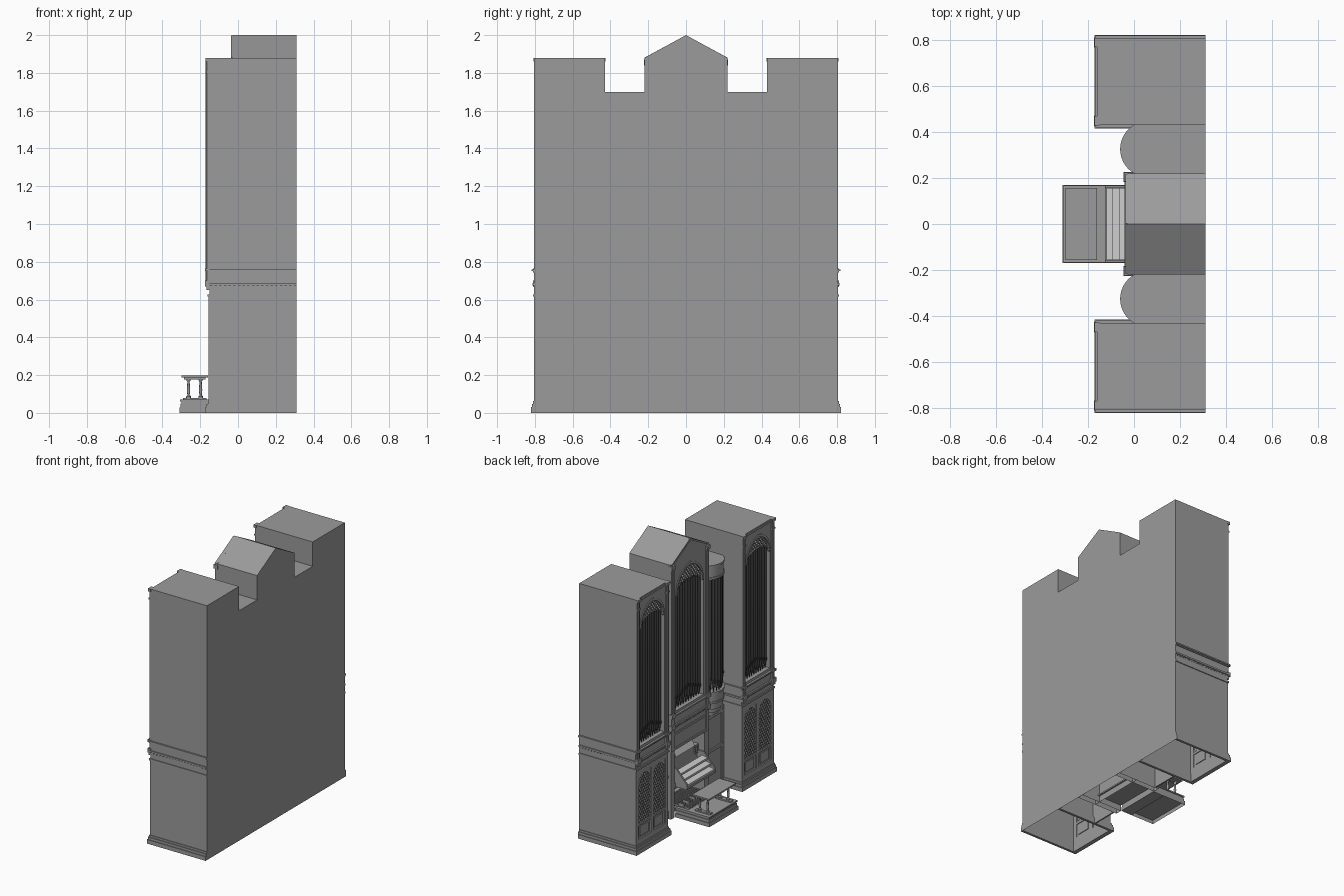
import bpy, bmesh, math
from mathutils import Vector

if "Cube" in bpy.data.objects:
    bpy.data.objects.remove(bpy.data.objects["Cube"])

# ---------- materials and helpers ----------
def mat(name, v):
    m = bpy.data.materials.new(name)
    m.diffuse_color = (v, v, v, 1)
    m.use_nodes = True
    m.node_tree.nodes["Principled BSDF"].inputs["Base Color"].default_value = m.diffuse_color
    return m
CASE, METAL, IVORY = mat("case_grey", .33), mat("pipe_dark", .06), mat("key_ivory", .85)

def obj(name, bm, m=CASE, smooth=False):
    bmesh.ops.recalc_face_normals(bm, faces=bm.faces)
    me = bpy.data.meshes.new(name)
    bm.to_mesh(me); bm.free()
    me.materials.append(m)
    o = bpy.data.objects.new(name, me)
    bpy.context.collection.objects.link(o)
    if smooth:
        bpy.ops.object.select_all(action='DESELECT')
        o.select_set(True)
        bpy.context.view_layer.objects.active = o
        bpy.ops.object.shade_smooth_by_angle(angle=math.radians(40))
    return o

def prism(bm, pts, axis, a, b, open_bottom=False):
    """Extrude a 2D outline along x (pts=yz), y (pts=xz) or z (pts=xy)."""
    put = {'x': lambda p, t: (t, p[0], p[1]), 'y': lambda p, t: (p[0], t, p[1]),
           'z': lambda p, t: (p[0], p[1], t)}[axis]
    lo = [bm.verts.new(put(p, a)) for p in pts]
    hi = [bm.verts.new(put(p, b)) for p in pts]
    fs = [bm.faces.new(lo[::-1]), bm.faces.new(hi)]
    n = len(pts)
    fs += [bm.faces.new((lo[i], lo[(i+1) % n], hi[(i+1) % n], hi[i])) for i in range(n)]
    if open_bottom:
        for f in fs:
            if all(v.co.z < 1e-5 for v in f.verts):
                bm.faces.remove(f)
                break

def box(bm, x0, x1, y0, y1, z0, z1, ob=False):
    y0, y1 = sorted((y0, y1))
    prism(bm, [(x0, y0), (x1, y0), (x1, y1), (x0, y1)], 'z', z0, z1, ob)

def lathe(bm, x, y, prof, n=12):
    rings = [[bm.verts.new((x + r*math.cos(2*math.pi*i/n), y + r*math.sin(2*math.pi*i/n), z))
              for i in range(n)] for r, z in prof]
    for a, b in zip(rings, rings[1:]):
        for i in range(n):
            bm.faces.new((a[i], a[(i+1) % n], b[(i+1) % n], b[i]))
    bm.faces.new(rings[0][::-1]); bm.faces.new(rings[-1])

def bar(bm, x0, x1, p, q, w):
    p, q = Vector(p), Vector(q)
    if (q - p).length < w: return
    d = (q - p).normalized() * w / 2
    s = Vector((-d.y, d.x))
    prism(bm, [p - s, q - s, q + s, p + s], 'x', x0, x1)

def rise(y, w):                      # pointed arch height at offset y
    R = 1.2 * w
    return math.sqrt(max(0, R*R - (abs(y) + R - w)**2))

def arch_pts(yc, w, spring, n=20):
    return [(yc - w + 2*w*i/n, spring + rise(-w + 2*w*i/n, w)) for i in range(n + 1)]

def lattice(bm, x0, x1, yc, w, z0, z1, inside, step, t, slope=1.2):
    for s in (1, -1):
        c = z0 - 2*w*slope
        while c < z1 + 2*w*slope:
            run = [(yc + y, c + s*slope*y) for y in [w*(k/40 - 1) for k in range(81)]
                   if inside(y, c + s*slope*y)]
            if len(run) > 2: bar(bm, x0, x1, run[0], run[-1], t)
            c += step

def pipe(bm, x, y, z0, foot, z1, r):
    lathe(bm, x, y, [(r*.25, z0), (r*.95, z0 + foot), (r, z0 + foot + .004), (r, z1)])
    box(bm, x - r*1.15, x, y - r*.55, y + r*.55, z0 + foot, z0 + foot + .02)   # mouth

def band(bm, s, d, z0, z1):          # moulding wrapped round a tower
    a, b = .43, .805
    o = [(.31, a - d), (-.155 - d, a - d), (-.155 - d, b + d), (.31, b + d),
         (.31, b - .002), (-.14, b - .002), (-.14, a + .002), (.31, a + .002)]
    prism(bm, [(x, s*y) for x, y in o], 'z', z0, z1)

# ---------- side towers, mirrored ----------
for s, side in ((1, "left"), (-1, "right")):
    yc, W = s*.6175, .1875
    bm = bmesh.new()
    prism(bm, [(.31, 0), (.31, 1.88), (-.1, 1.88), (-.1, .76), (-.145, .76), (-.145, 0)],
          'y', yc - W, yc + W, True)
    obj(side + "_tower_case", bm)

    bm = bmesh.new()
    for z0, z1, d in ((0, .03, .016), (.03, .048, .011), (.048, .062, .005), (.615, .628, .006),
                      (.675, .688, .008), (.742, .75, .006), (.75, .76, .012)):
        band(bm, s, d, z0, z1)
    for i in range(16):              # dentils on front and outer side
        y = yc - .17 + .34*i/15
        box(bm, -.16, -.15, y - .006, y + .006, .664, .675)
    for i in range(18):
        x = -.13 + .42*i/17
        box(bm, x - .006, x + .006, s*.8, s*.808, .666, .675)
    obj(side + "_tower_mouldings", bm)

    bm = bmesh.new()                 # frieze, jambs, arch and pilasters
    box(bm, -.152, -.1, yc - W, yc + W, .61, .78)
    for e in (-1, 1):
        box(bm, -.155, -.1, yc + e*W, yc + e*.145, .76, 1.88)
        ye = yc + e*.17
        box(bm, -.163, -.15, ye - .016, ye + .016, .69, 1.88)
        for z0, z1, d in ((.65, .67, 0), (.67, .70, .006), (.75, .765, .006),
                          (1.80, 1.81, .001), (1.86, 1.88, .004)):
            box(bm, -.168 - d, -.15, ye - .0165 - d, ye + .0165 + d, z0, z1)
        lathe(bm, -.162, ye, [(.009, .7), (.009, 1.86)], 10)
    prism(bm, arch_pts(yc, .145, 1.65) + [(yc + .145, 1.88), (yc - .145, 1.88)], 'x', -.155, -.1)
    prism(bm, arch_pts(yc, .145, 1.65) + arch_pts(yc, .13, 1.65)[::-1], 'x', -.161, -.14)
    box(bm, -.161, -.15, yc - .16, yc + .16, 1.86, 1.875)
    obj(side + "_tower_frame", bm)

    bm = bmesh.new()
    lattice(bm, -.148, -.138, yc, .14, 1.6, 1.82,
            lambda y, z: 1.645 + .45*rise(y, .14) < z < 1.65 + rise(y, .14), .034, .006)
    prism(bm, [(y, 1.645 + .45*(z - 1.645)) for y, z in arch_pts(yc, .143, 1.645)] +
          [(y, 1.637 + .45*(z - 1.645)) for y, z in arch_pts(yc, .143, 1.645)][::-1], 'x', -.15, -.136)
    obj(side + "_tower_tracery", bm)

    bm = bmesh.new()
    for i in range(11):
        y = -.13 + .026*i
        pipe(bm, -.122, yc + y, .78, .06 + .05*(1 - abs(y)/.13), 1.64 + .4*rise(y, .145), .012)
    obj(side + "_tower_pipes", bm, METAL, True)

    bm = bmesh.new()                 # lower panelled doors
    for y in (-.172, 0, .172):
        box(bm, -.155, -.14, yc + y - .0155, yc + y + .0155, .06, .615)
    for z0, z1 in ((.06, .10), (.58, .615), (.2, .215)):
        box(bm, -.155, -.14, yc - W, yc + W, z0, z1)
    for y in (-.086, .086):
        p = yc + y
        prism(bm, arch_pts(p, .07, .49, 12) + [(p + .07, .58), (p - .07, .58)], 'x', -.153, -.14)
        lattice(bm, -.152, -.143, p, .07, .215, .58,
                lambda u, z: .21 < z < .49 + rise(u, .07), .04, .007, 1.4)
        box(bm, -.151, -.14, p - .05, p + .05, .115, .185)
    obj(side + "_tower_panels", bm)

    # ---------- rounded bay between tower and centre ----------
    bm = bmesh.new()
    box(bm, 0, .31, s*.215, s*.432, 0, 1.70, True)
    obj(side + "_bay_case", bm)
    by, cx, A = s*.325, .062, math.radians(60)
    def arc(r):
        return [(cx - r*math.cos(A*(i/12 - 1)), by + r*math.sin(A*(i/12 - 1))) for i in range(25)]
    bm = bmesh.new()
    for r, z0, z1 in ((.122, 1.685, 1.70), (.117, 1.61, 1.685), (.122, 1.595, 1.61), (.122, .745, .76),
                      (.116, .69, .745), (.121, .675, .69), (.112, .63, .675), (.1, .60, .63), (.085, .575, .6)):
        prism(bm, arc(r), 'z', z0, z1)
    obj(side + "_bay_cornices", bm, smooth=True)
    bm = bmesh.new()
    for i in range(9):
        t = math.radians(-54 + 13.5*i)
        pipe(bm, cx - .104*math.cos(t), by + .104*math.sin(t), .76, .05 + .05*abs(i - 4)/4, 1.6, .011)
    obj(side + "_bay_pipes", bm, METAL, True)
    bm = bmesh.new()                 # recessed panel below the bay
    for y in (-.095, .095):
        box(bm, -.008, 0, by + y - .012, by + y + .012, .06, .6)
    for z0, z1 in ((0, .06), (.3, .32), (.55, .575)):
        box(bm, -.01, 0, by - .105, by + .105, z0, z1)
    obj(side + "_bay_panel", bm)

# ---------- central bay ----------
bm = bmesh.new()
prism(bm, [(-.22, .5), (.22, .5), (.22, 1.88), (0, 2.0), (-.22, 1.88)], 'x', .02, .31)
obj("centre_case", bm)
bm = bmesh.new()
box(bm, -.028, .03, -.22, .22, .5, .78)
for e in (-1, 1):
    box(bm, -.028, .03, e*.22, e*.165, .78, 1.88)
    box(bm, -.036, -.02, e*.22, e*.187, .5, 1.87)
    lathe(bm, -.037, e*.203, [(.009, .78), (.009, 1.85)], 10)
    for z0, z1, d in ((.66, .69, .005), (.745, .775, .006), (1.84, 1.87, .003)):
        box(bm, -.04 - d, -.01, e*.204 - .016 - d, e*.204 + .016 + d, z0, z1)
    bar(bm, -.036, -.01, (e*.214, 1.877), (0, 1.993), .012)
    bar(bm, -.032, -.01, (e*.2, 1.862), (0, 1.972), .008)
for z0, z1, x in ((.5, .515, -.036), (.61, .625, -.034), (.675, .688, -.038), (.75, .762, -.042)):
    box(bm, x, 0, -.2, .2, z0, z1)
for i in range(18):
    y = -.18 + .36*i/17
    box(bm, -.036, -.02, y - .006, y + .006, .663, .675)
prism(bm, arch_pts(0, .165, 1.63) + [(.165, 1.88), (.22, 1.88), (0, 2.0), (-.22, 1.88), (-.165, 1.88)], 'x', -.028, .03)
prism(bm, arch_pts(0, .165, 1.63) + arch_pts(0, .15, 1.63)[::-1], 'x', -.034, -.015)
obj("centre_frame", bm)
bm = bmesh.new()
lattice(bm, -.022, -.012, 0, .16, 1.55, 1.83,
        lambda y, z: 1.625 + .4*rise(y, .16) < z < 1.63 + rise(y, .16), .034, .006)
obj("centre_tracery", bm)
bm = bmesh.new()
for i in range(11):
    y = -.15 + .03*i
    pipe(bm, .002, y, .78, .06 + .06*(1 - abs(y)/.15), 1.62 + .36*rise(y, .165), .0138)
obj("centre_pipes", bm, METAL, True)

# ---------- console niche ----------
bm = bmesh.new()
box(bm, .16, .31, -.22, .22, 0, .5, True)
box(bm, -.03, .17, -.175, .175, .045, .055)
for e in (-1, 1):
    box(bm, -.03, .31, e*.175, e*.22, 0, .5, True)
obj("console_niche", bm)
bm = bmesh.new()
box(bm, -.03, .165, -.175, .175, .22, .25)
box(bm, .02, .165, -.175, .175, .25, .40)
for e in (-1, 1):                    # key cheeks
    prism(bm, [(-.125, .225), (0, .225), (.03, .36), (-.035, .36), (-.125, .262)], 'y', e*.158, e*.168)
box(bm, -.125, -.02, -.16, .16, .225, .24)
for e in (-1, 1):                    # stop knobs
    for k in range(8):
        y, z = e*(.125 + .022*(k % 2)), .35 + .014*(k // 2)
        box(bm, .008, .022, y - .005, y + .005, z - .004, z + .004)
obj("console_desk", bm)
bm = bmesh.new()
for t in range(3):                   # three keyboards
    x, z = -.12 + .027*t, .24 + .035*t
    prism(bm, [(x, z), (x + .045, z), (x + .045, z + .022), (x, z + .014)], 'y', -.157, .157)
prism(bm, [(.005, .41), (.011, .41), (.045, .48), (.039, .48)], 'y', -.11, .11)   # music sheet rest
obj("keyboards", bm, IVORY)

# ---------- pedal platform, pedals and bench ----------
bm = bmesh.new()
for z0, z1, d in ((0, .028, 0), (.028, .05, .006), (.05, .06, .011), (.06, .07, .004)):
    box(bm, -.31 + d, -.12, -.17 + d, .17 - d, z0, z1, z0 == 0)
    box(bm, -.12, -.03, -.17 + d, .17 - d, z0, z1)
obj("pedal_platform", bm)
bm = bmesh.new()
for i in range(16):
    y = -.14 + .28*i/15
    box(bm, -.125, .1, y - .004, y + .004, .07, .084)
    if i % 7 not in (2, 6):
        box(bm, -.09, -.04, y + .006, y + .012, .08, .105)
obj("pedals", bm)
bm = bmesh.new()
box(bm, -.298, -.16, -.157, .157, .187, .198)
for e in (-1, 1):
    box(bm, -.29, -.168, e*.105, e*.135, .07, .08)
    box(bm, -.285, -.173, e*.11, e*.13, .178, .188)
    for x in (-.262, -.198):
        lathe(bm, x, e*.12, [(.012, .08), (.012, .088), (.006, .094), (.009, .12), (.006, .165), (.011, .172), (.011, .18)])
obj("organ_bench", bm, smooth=True)
